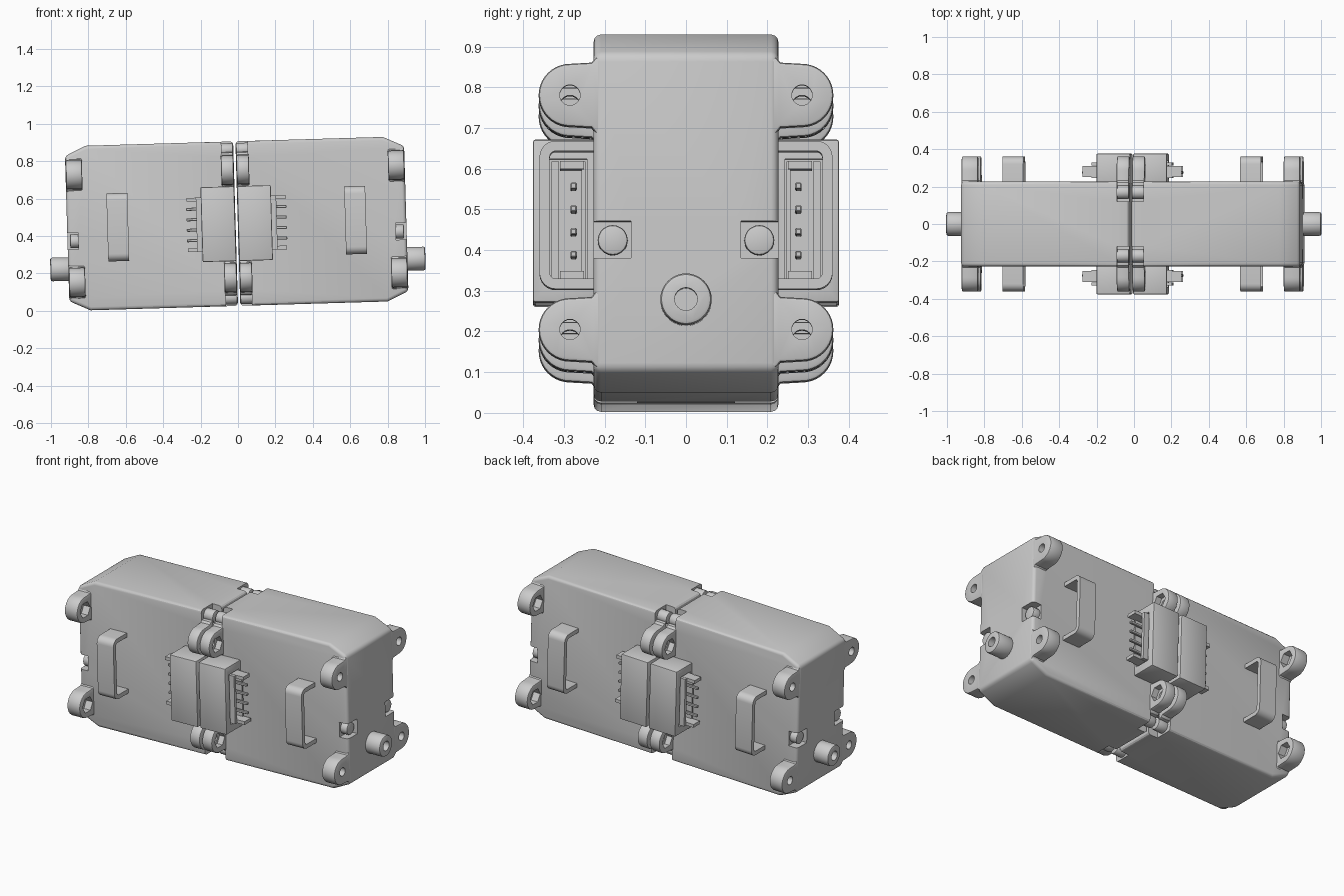
import bpy, bmesh, math
from mathutils import Vector

if "Cube" in bpy.data.objects:
    bpy.data.objects.remove(bpy.data.objects["Cube"])

TILT = math.radians(1.7)      # whole model leans slightly
CENTRE = (-0.007, 0, 0.466)


def link(name, bm):
    bmesh.ops.recalc_face_normals(bm, faces=bm.faces[:])
    me = bpy.data.meshes.new(name)
    bm.to_mesh(me)
    bm.free()
    ob = bpy.data.objects.new(name, me)
    bpy.context.collection.objects.link(ob)
    return ob


def prism(name, pts, axis, lo, hi):
    """Extrude a 2D outline: axis x takes (y, z) points, axis y takes (x, z)."""
    bm = bmesh.new()
    place = (lambda p: (lo, p[0], p[1])) if axis == 'x' else (lambda p: (p[0], lo, p[1]))
    face = bm.faces.new([bm.verts.new(place(p)) for p in pts])
    ext = bmesh.ops.extrude_face_region(bm, geom=[face])
    step = Vector((hi - lo, 0, 0)) if axis == 'x' else Vector((0, hi - lo, 0))
    for v in ext['geom']:
        if isinstance(v, bmesh.types.BMVert):
            v.co += step
    return link(name, bm)


def box(name, x0, x1, y0, y1, z0, z1):
    return prism(name, [(x0, z0), (x1, z0), (x1, z1), (x0, z1)], 'y', y0, y1)


def arc(cy, cz, r, a0, a1, n):
    return [(cy + r * math.cos(math.radians(a0 + (a1 - a0) * i / n)),
             cz + r * math.sin(math.radians(a0 + (a1 - a0) * i / n))) for i in range(n + 1)]


def rod(name, y, z, r, x0, x1, n=32):
    return prism(name, arc(y, z, r, 0, 360, n)[:-1], 'x', x0, x1)


def bake(ob):
    bpy.context.view_layer.update()
    dg = bpy.context.evaluated_depsgraph_get()
    me = bpy.data.meshes.new_from_object(ob.evaluated_get(dg))
    ob.modifiers.clear()
    ob.data = me


def bevel(ob, width, segs=2, angle=32):
    m = ob.modifiers.new("bevel", 'BEVEL')
    m.width, m.segments = width, segs
    m.limit_method, m.angle_limit = 'ANGLE', math.radians(angle)
    bake(ob)


def cut(ob, *cutters):
    for c in cutters:
        c.hide_render = True
        m = ob.modifiers.new("cut", 'BOOLEAN')
        m.operation, m.object, m.solver = 'DIFFERENCE', c, 'EXACT'
        bake(ob)
        bpy.data.objects.remove(c)


def finish(ob, axes):
    """Smooth, mirror to the other sides and tilt into place."""
    ob.data.shade_smooth()
    ob.data.set_sharp_from_angle(angle=math.radians(30))
    m = ob.modifiers.new("mirror", 'MIRROR')
    m.use_axis = ['x' in axes, 'y' in axes, 'z' in axes]
    m.use_mirror_merge = False
    ob.rotation_euler = (0, -TILT, 0)
    ob.location = CENTRE


# Half housing with sloped outer end
body = prism("housing", [(0.006, -0.44), (0.795, -0.44), (0.907, -0.388),
                         (0.907, 0.388), (0.795, 0.44), (0.006, 0.44)], 'y', -0.227, 0.227)
bevel(body, 0.018, 3)
for s in (-1, 1):
    ya, yb = sorted((s * 0.135, s * 0.3))
    cut(body, box("end_notch", 0.85, 1, ya, yb, -0.112, -0.022))
    for t in (-1, 1):
        za, zb = sorted((t * 0.355, t * 0.5))
        ya, yb = sorted((s * 0.12, s * 0.3))
        cut(body, box("seam_notch", -0.1, 0.07, ya, yb, za, zb))
finish(body, 'x')

# Screws in the notches
screw = rod("end_screw", 0.18, -0.068, 0.037, 0.84, 0.893, 20)
bevel(screw, 0.006, 2, 50)
finish(screw, 'xy')
screw = rod("seam_screw", 0.17, 0.395, 0.036, 0.008, 0.085, 20)
bevel(screw, 0.006, 2, 50)
finish(screw, 'xyz')

# Bolt ears on the ends and along the seam
ear_outline = ([(0.2, 0.19), (0.222, 0.195), (0.232, 0.208)] + arc(0.285, 0.288, 0.077, -90, 90, 20)
               + [(0.232, 0.368), (0.222, 0.38), (0.2, 0.385)])
for name, x0, x1, pocket in (("end_ear", 0.818, 0.905, (0.8, 0.862)),
                             ("seam_ear", 0.008, 0.075, (0.04, 0.1))):
    ear = prism(name, ear_outline, 'x', x0, x1)
    bevel(ear, 0.008, 2, 60)
    cut(ear, rod("bolt_hole", 0.285, 0.288, 0.025, -0.1, 1.1, 24),
        rod("nut_pocket", 0.285, 0.288, 0.048, *pocket, 6))
    finish(ear, 'xyz')

# Output boss on each end
boss = rod("end_boss", 0, -0.216, 0.063, 0.89, 1.003, 40)
bevel(boss, 0.01, 2, 50)
cut(boss, rod("boss_hole", 0, -0.216, 0.028, 0.94, 1.1, 24))
finish(boss, 'x')

# Connector block at the seam with its socket
block = box("connector_block", 0.008, 0.188, 0.2, 0.376, -0.2, 0.2)
bevel(block, 0.006, 2)
cut(block, box("socket_cavity", 0.09, 0.3, 0.243, 0.338, -0.152, 0.152))
finish(block, 'xy')

# Socket shell: two end plates and an inner wall
for name, y0, y1, z0, z1, x1 in (("socket_top", 0.25, 0.31, 0.125, 0.145, 0.265),
                                 ("socket_bottom", 0.25, 0.31, -0.145, -0.125, 0.265),
                                 ("socket_inner_wall", 0.247, 0.257, -0.145, 0.145, 0.215),
                                 ("socket_outer_wall", 0.312, 0.33, -0.145, 0.145, 0.215)):
    finish(box(name, 0.085, x1, y0, y1, z0, z1), 'xy')

# Four contact pins
for i in range(4):
    z = (i - 1.5) * 0.056
    pin = box("contact_pin", 0.085, 0.268, 0.268, 0.284, z - 0.008, z + 0.008)
    bevel(pin, 0.003, 1)
    finish(pin, 'xy')

# Staple-shaped cable loops on the sides
outer = [(0.2, -0.182)] + arc(0.32, -0.142, 0.04, -90, 0, 6) + arc(0.32, 0.142, 0.04, 0, 90, 6) + [(0.2, 0.182)]
inner = [(0.2, 0.157)] + arc(0.32, 0.142, 0.015, 90, 0, 4) + arc(0.32, -0.142, 0.015, 0, -90, 4) + [(0.2, -0.157)]
loop = prism("cable_loop", outer + inner, 'x', 0.58, 0.692)
finish(loop, 'xy')
